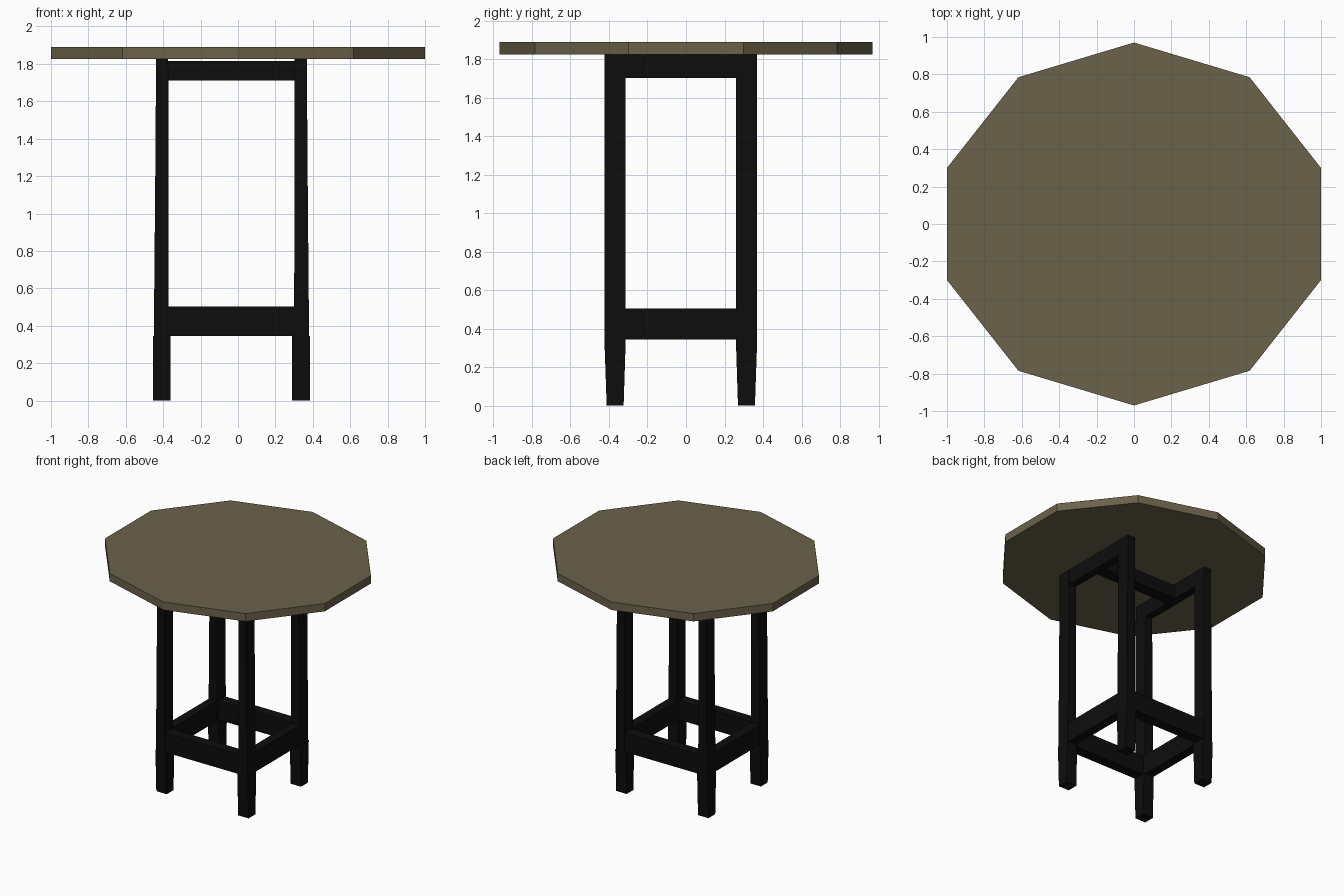
import bpy, bmesh, math

if "Cube" in bpy.data.objects:
    bpy.data.objects.remove(bpy.data.objects["Cube"])

CX, CY = -0.035, -0.027   # centre of the leg frame


def material(name, rgb):
    m = bpy.data.materials.new(name)
    m.diffuse_color = (*rgb, 1)
    m.use_nodes = True
    m.node_tree.nodes["Principled BSDF"].inputs["Base Color"].default_value = m.diffuse_color
    return m


wood = material("tan_wood", (0.145, 0.122, 0.068))
black = material("black_paint", (0.004, 0.004, 0.004))


def loft(name, rings, mat):
    """Closed solid through rings of equal point count."""
    bm = bmesh.new()
    loops = [[bm.verts.new(p) for p in r] for r in rings]
    n = len(loops[0])
    for a, b in zip(loops, loops[1:]):
        for i in range(n):
            j = (i + 1) % n
            bm.faces.new((a[i], a[j], b[j], b[i]))
    bm.faces.new(loops[0][::-1])
    bm.faces.new(loops[-1])
    bmesh.ops.recalc_face_normals(bm, faces=bm.faces)
    me = bpy.data.meshes.new(name)
    bm.to_mesh(me)
    bm.free()
    me.materials.append(mat)
    ob = bpy.data.objects.new(name, me)
    bpy.context.collection.objects.link(ob)
    return ob


def rect(x0, x1, y0, y1, z):
    return [(x0, y0, z), (x1, y0, z), (x1, y1, z), (x0, y1, z)]


def box(name, x, y, z):
    return loft(name, [rect(*x, *y, z[0]), rect(*x, *y, z[1])], black)


# ten-sided top
def decagon(z):
    r = 1 / math.cos(math.radians(18))
    return [(r * math.cos(math.radians(18 + 36 * i)),
             0.97 * math.sin(math.radians(18 + 36 * i)), z) for i in range(10)]


loft("table_top", [decagon(1.825), decagon(1.89)], wood)

# legs: wider tapered foot, slim post above (inner x, outer x, inner y, outer y, z)
sections = [(0.325, 0.42, 0.297, 0.385, 0.0),
            (0.325, 0.42, 0.286, 0.397, 0.345),
            (0.335, 0.415, 0.286, 0.397, 0.345),
            (0.337, 0.407, 0.286, 0.397, 1.25),
            (0.338, 0.403, 0.286, 0.397, 1.826)]
for sx, xn in ((-1, "left"), (1, "right")):
    for sy, yn in ((-1, "front"), (1, "back")):
        loft(f"{yn}_{xn}_leg",
             [rect(CX + sx * a, CX + sx * b, CY + sy * c, CY + sy * d, z)
              for a, b, c, d, z in sections], black)

# lower stretchers on all four sides
for s, xn, yn in ((-1, "left", "front"), (1, "right", "back")):
    box(f"{xn}_stretcher", sorted((CX + s * 0.337, CX + s * 0.412)),
        (CY - 0.32, CY + 0.32), (0.343, 0.506))
    box(f"{yn}_stretcher", (CX - 0.36, CX + 0.36),
        sorted((CY + s * 0.305, CY + s * 0.392)), (0.345, 0.504))
    # upper side rails
    box(f"{xn}_upper_rail", sorted((CX + s * 0.339, CX + s * 0.402)),
        (CY - 0.32, CY + 0.32), (1.702, 1.825))

# middle bar joining the upper rails
box("upper_crossbar", (CX - 0.36, CX + 0.36), (CY - 0.05, CY + 0.05), (1.71, 1.815))
